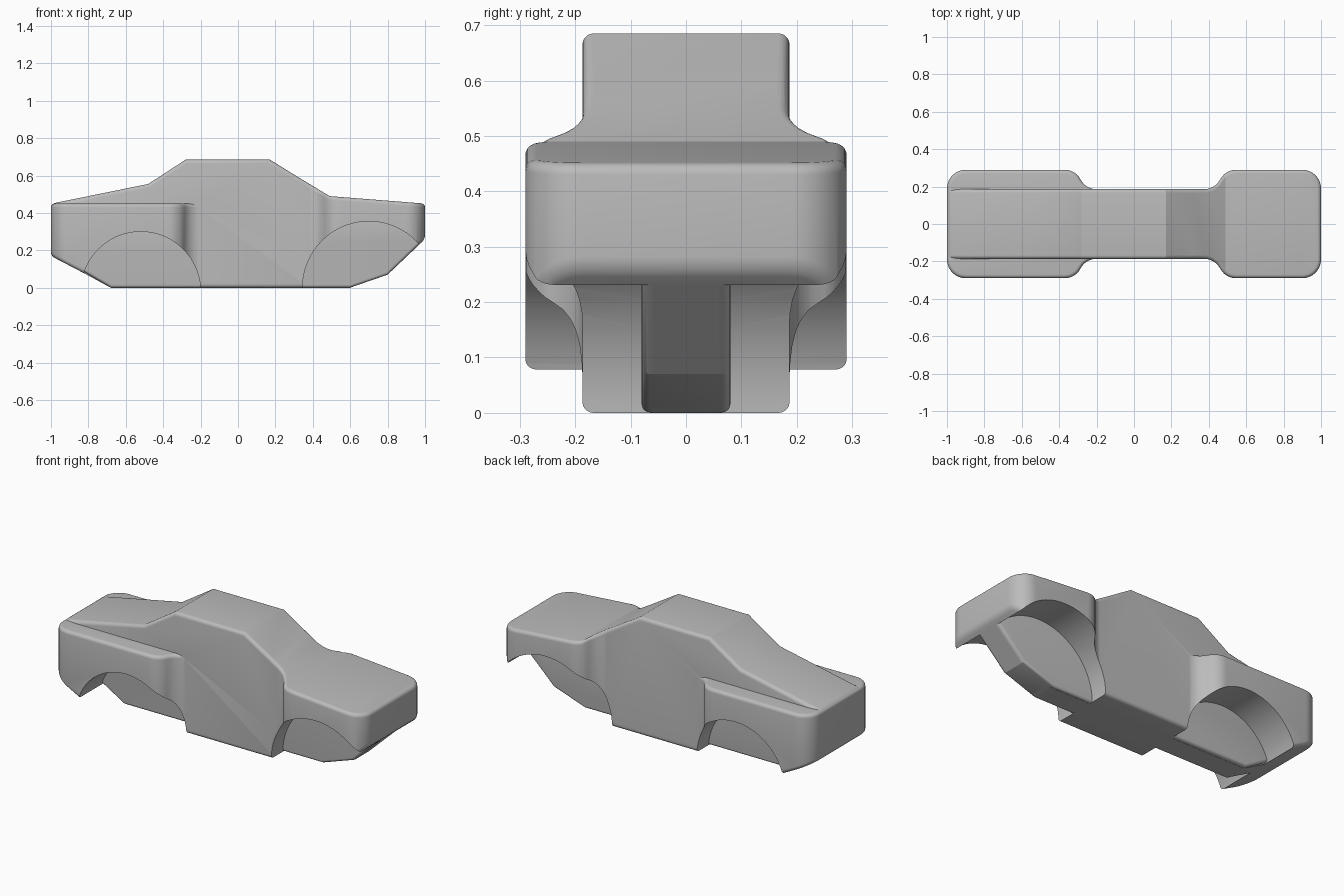
import bpy, bmesh
from math import sin, cos, pi, radians
from mathutils import Vector

cube = bpy.data.objects.get("Cube")
if cube:
    bpy.data.objects.remove(cube, do_unlink=True)

grey = bpy.data.materials.new("body_grey")
grey.use_nodes = True
grey.diffuse_color = (0.5, 0.5, 0.5, 1)
grey.node_tree.nodes["Principled BSDF"].inputs["Base Color"].default_value = (0.5, 0.5, 0.5, 1)


def prism(name, points, direction):
    """Extrude a closed outline along a direction."""
    bm = bmesh.new()
    face = bm.faces.new([bm.verts.new(p) for p in points])
    ext = bmesh.ops.extrude_face_region(bm, geom=[face])
    verts = [v for v in ext["geom"] if isinstance(v, bmesh.types.BMVert)]
    bmesh.ops.translate(bm, verts=verts, vec=Vector(direction))
    bmesh.ops.recalc_face_normals(bm, faces=bm.faces)
    mesh = bpy.data.meshes.new(name)
    bm.to_mesh(mesh)
    bm.free()
    mesh.materials.append(grey)
    obj = bpy.data.objects.new(name, mesh)
    bpy.context.collection.objects.link(obj)
    return obj


def side_prism(name, profile, half):
    return prism(name, [(x, -half, z) for x, z in profile], (0, 2 * half, 0))


def apply(obj, mod):
    bpy.context.view_layer.objects.active = obj
    bpy.ops.object.modifier_apply(modifier=mod.name)


def combine(obj, other, operation):
    mod = obj.modifiers.new("combine", 'BOOLEAN')
    mod.operation = operation
    mod.solver = 'EXACT'
    mod.object = other
    apply(obj, mod)
    bpy.data.objects.remove(other, do_unlink=True)


def round_edges(obj, width):
    mod = obj.modifiers.new("round", 'BEVEL')
    mod.width = width
    mod.segments = 5
    mod.limit_method = 'ANGLE'
    mod.angle_limit = radians(40)
    mod.use_clamp_overlap = False
    apply(obj, mod)


def plan(end, start, inner):
    """Plan outline of a fender pair: S-shaped flare, then a rounded end."""
    s = 1 if end > 0 else -1
    low, high, r, turn, corner = 0.186, 0.29, 0.097, radians(62), 0.1
    half = [(inner, low - 0.006)]
    for i in range(7):
        a = turn * i / 6
        half.append((start + s * r * sin(a), low + r * (1 - cos(a))))
    for i in range(5, -1, -1):
        a = turn * i / 6
        half.append((start + s * r * (2 * sin(turn) - sin(a)), high - r * (1 - cos(a))))
    for i in range(9):
        a = pi / 2 * i / 8
        half.append((end - s * corner * (1 - sin(a)), high - corner * (1 - cos(a))))
    return half + [(x, -y) for x, y in reversed(half)]


def fender(name, profile, outline):
    obj = side_prism(name, profile, 0.5)
    cutter = prism("plan_cutter", [(x, y, -0.1) for x, y in outline], (0, 0, 1))
    combine(obj, cutter, 'INTERSECT')
    round_edges(obj, 0.02)
    return obj


# Narrow central cabin and hood
body = side_prism("car_body", [
    (-0.997, 0.45), (-0.48, 0.555), (-0.28, 0.685), (0.17, 0.685), (0.49, 0.488),
    (0.95, 0.445), (0.95, 0.25), (0.79, 0.075), (0.6, 0), (-0.68, 0), (-0.997, 0.172)], 0.187)
round_edges(body, 0.02)

# Wide fenders at both ends
combine(body, fender("front_fenders", [
    (-1, 0.45), (-0.05, 0.45), (-0.05, 0.003), (-0.68, 0.003), (-1, 0.17)],
    plan(-1, -0.2, -0.08)), 'UNION')
combine(body, fender("rear_fenders", [
    (0.2, 0.665), (0.49, 0.49), (1, 0.45), (1, 0.26), (0.8, 0.07), (0.6, 0.003), (0.2, 0.003)],
    plan(1, 0.375, 0.24)), 'UNION')

# Round wheel arches
for cx, cz, r in [(-0.52, -0.02, 0.32), (0.70, 0, 0.355)]:
    ring = [(cx + r * cos(2 * pi * i / 72), cz + r * sin(2 * pi * i / 72)) for i in range(72)]
    for side in (-1, 1):
        cutter = prism("arch_cutter", [(x, side * 0.06, z) for x, z in ring], (0, side * 0.5, 0))
        combine(body, cutter, 'DIFFERENCE')

# Slim keel left between the wheel arches
keel = side_prism("keel", [
    (-0.985, 0.38), (0.985, 0.38), (0.985, 0.247), (0.8, 0.07), (0.6, 0.001),
    (-0.68, 0.001), (-0.985, 0.18)], 0.08)
round_edges(keel, 0.015)

for obj in (body, keel):
    bpy.ops.object.select_all(action='DESELECT')
    obj.select_set(True)
    bpy.context.view_layer.objects.active = obj
    bpy.ops.object.shade_smooth_by_angle(angle=radians(22))
